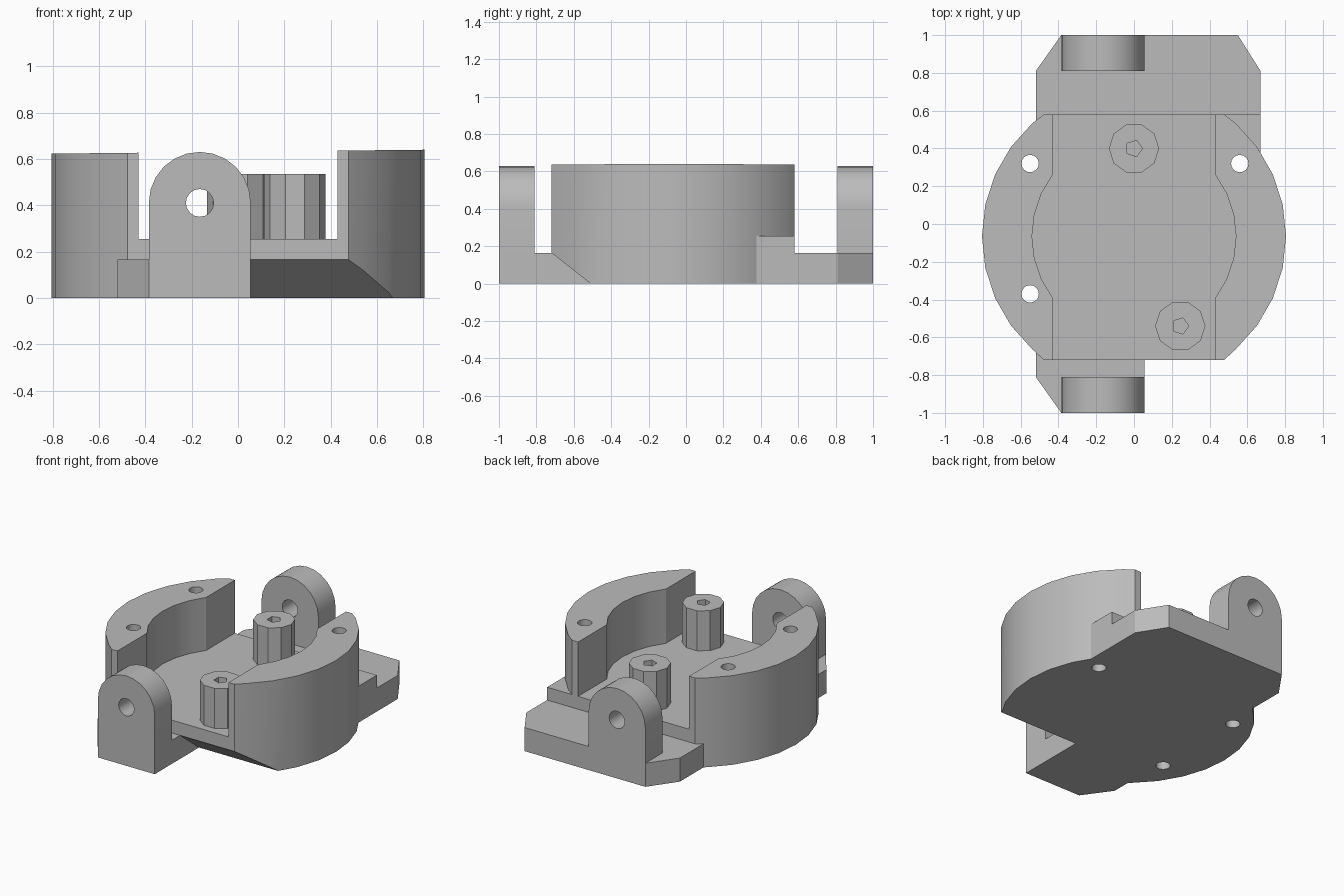
import bpy, bmesh, math

if "Cube" in bpy.data.objects:
    bpy.data.objects.remove(bpy.data.objects["Cube"], do_unlink=True)

grey = bpy.data.materials.new("plain_grey")
grey.use_nodes = True
grey.diffuse_color = (0.5, 0.5, 0.5, 1)
grey.node_tree.nodes["Principled BSDF"].inputs["Base Color"].default_value = (0.5, 0.5, 0.5, 1)

CY = -0.065                      # centre of the round housing
FRONT, BACK = -0.72, 0.58        # flat ends of the housing
PLATE, FLOOR = 0.165, 0.255      # heights of the plates and the floor
LUG_X, LUG_Z, LUG_R = -0.165, 0.41, 0.22


def prism(name, pts, lo, hi, axis="z"):
    """Extrude a 2D outline from lo to hi; hi may be a function of the point."""
    place = {"x": lambda p, d: (d, p[0], p[1]),
             "y": lambda p, d: (p[0], d, p[1]),
             "z": lambda p, d: (p[0], p[1], d)}[axis]
    top = hi if callable(hi) else (lambda p: hi)
    bm = bmesh.new()
    a = [bm.verts.new(place(p, lo)) for p in pts]
    b = [bm.verts.new(place(p, top(p))) for p in pts]
    bm.faces.new(a)
    bm.faces.new(b)
    for i in range(len(pts)):
        j = (i + 1) % len(pts)
        bm.faces.new((a[i], a[j], b[j], b[i]))
    bmesh.ops.recalc_face_normals(bm, faces=bm.faces)
    mesh = bpy.data.meshes.new(name)
    bm.to_mesh(mesh)
    bm.free()
    mesh.materials.append(grey)
    ob = bpy.data.objects.new(name, mesh)
    bpy.context.collection.objects.link(ob)
    return ob


def arc(cx, cy, r, start, end, n):
    return [(cx + r * math.cos(math.radians(start + (end - start) * i / n)),
             cy + r * math.sin(math.radians(start + (end - start) * i / n))) for i in range(n + 1)]


def ring(cx, cy, r, n):
    return arc(cx, cy, r, 0, 360, n)[:-1]


def cut(ob, cutter):
    cutter.hide_render = True
    mod = ob.modifiers.new("cut", "BOOLEAN")
    mod.operation, mod.solver, mod.object = "DIFFERENCE", "EXACT", cutter
    bpy.context.view_layer.objects.active = ob
    bpy.ops.object.modifier_apply(modifier=mod.name)
    bpy.data.objects.remove(cutter, do_unlink=True)


# Round housing with flat ends and a slightly tilted top
half = [(0.477, FRONT)] + arc(0, CY, 0.805, -48, 48, 8) + [(0.477, BACK)]
outline = half + [(-x, y) for x, y in reversed(half)]
housing = prism("housing", outline, 0, lambda p: 0.631 + 0.0105 * p[0])

# Open channel with round bulges, leaving two curved walls
bulge = math.degrees(math.acos(0.43 / 0.54))
side = [(0.43, -1.2)] + arc(0, CY, 0.54, -bulge, bulge, 6) + [(0.43, 1.2)]
cut(housing, prism("channel_cutter", side + [(-x, y) for x, y in reversed(side)], FLOOR, 1))

# Sloped underside at the front
cut(housing, prism("slope_cutter", [(-0.8, 0.228), (-0.446, -0.05), (-0.8, -0.05)], 0.055, 1, "x"))

# Screw holes through the walls
for x, y in ((-0.55, 0.32), (0.56, 0.32), (-0.55, -0.37)):
    cut(housing, prism("hole_cutter", ring(x, y, 0.046, 16), -0.1, 1))
parts = [housing]

# Mounting plates and the corner step
parts.append(prism("back_plate", [(-0.52, 0.545), (-0.477, BACK), (0.67, BACK), (0.67, 0.81),
                                  (0.55, 1), (-0.385, 1), (-0.52, 0.81)], 0, PLATE))
parts.append(prism("front_plate", [(-0.52, -0.68), (-0.52, -0.81), (-0.385, -1), (0.055, -1),
                                   (0.055, FRONT), (-0.477, FRONT)], 0, PLATE))
parts.append(prism("corner_step", [(0.67, 0.37), (0.67, BACK), (0.477, BACK),
                                   (0.539, 0.533), (0.651, 0.408)], 0, FLOOR))

# Round-topped hinge lugs with a pin hole
lug = arc(LUG_X, LUG_Z, LUG_R, 0, 180, 12) + [(LUG_X - LUG_R, PLATE), (LUG_X + LUG_R, PLATE)]
for name, lo, hi in (("front_lug", -1, -0.81), ("back_lug", 0.81, 1)):
    ob = prism(name, lug, lo, hi, "y")
    cut(ob, prism("pin_cutter", ring(LUG_X, LUG_Z, 0.06, 16), lo - 0.1, hi + 0.1, "y"))
    parts.append(ob)

# Ten-sided posts with five-sided sockets
for name, x, y in (("back_post", 0, 0.4), ("front_post", 0.245, -0.54)):
    ob = prism(name, ring(x, y, 0.133, 10), FLOOR, 0.535)
    cut(ob, prism("socket_cutter", ring(x, y, 0.045, 5), 0.2, 0.6))
    parts.append(ob)

# Smooth the curves, keep the edges sharp
bpy.ops.object.select_all(action="DESELECT")
for ob in parts:
    ob.select_set(True)
bpy.context.view_layer.objects.active = housing
bpy.ops.object.shade_smooth_by_angle(angle=math.radians(30))
